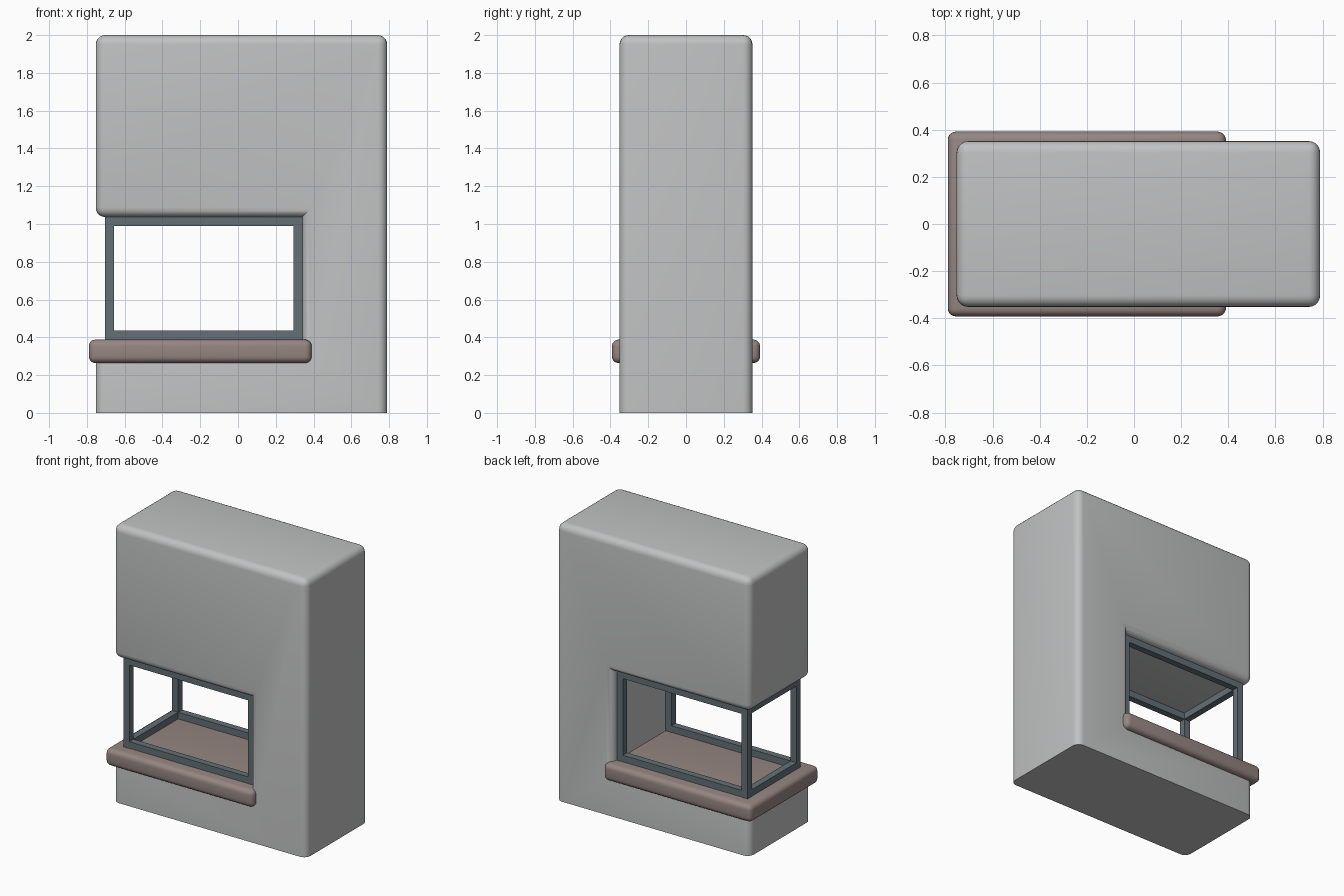
import bpy, bmesh, math
from mathutils import Vector

if "Cube" in bpy.data.objects:
    bpy.data.objects.remove(bpy.data.objects["Cube"])


def material(name, rgb):
    m = bpy.data.materials.new(name)
    m.diffuse_color = (*rgb, 1)
    m.use_nodes = True
    m.node_tree.nodes["Principled BSDF"].inputs["Base Color"].default_value = m.diffuse_color
    return m


plaster = material("light grey plaster", (0.53, 0.535, 0.54))
stone = material("brown stone", (0.30, 0.237, 0.222))
steel = material("blue grey steel", (0.125, 0.16, 0.18))


def add_box(bm, lo, hi):
    verts = bmesh.ops.create_cube(bm, size=1)["verts"]
    for v in verts:
        v.co = Vector([(a + b) / 2 + c * (b - a) for a, b, c in zip(lo, hi, v.co)])


def finish(bm, name, mat, smooth=True):
    bmesh.ops.recalc_face_normals(bm, faces=bm.faces[:])
    mesh = bpy.data.meshes.new(name)
    bm.to_mesh(mesh)
    bm.free()
    mesh.materials.append(mat)
    ob = bpy.data.objects.new(name, mesh)
    bpy.context.collection.objects.link(ob)
    if smooth:
        bpy.ops.object.select_all(action='DESELECT')
        ob.select_set(True)
        bpy.context.view_layer.objects.active = ob
        bpy.ops.object.shade_smooth_by_angle(angle=math.radians(35))
    return ob


# Chimney body: C-shaped front profile pushed through in depth
L, R, COL, D = -0.753, 0.79, 0.341, 0.352
LOW, HIGH, TOP = 0.33, 1.037, 2.0
profile = [(L, 0), (R, 0), (R, TOP), (L, TOP), (L, HIGH), (COL, HIGH), (COL, LOW), (L, LOW)]
bm = bmesh.new()
face = bm.faces.new([bm.verts.new((x, -D, z)) for x, z in profile])
ext = bmesh.ops.extrude_face_region(bm, geom=[face])["geom"]
for v in ext:
    if isinstance(v, bmesh.types.BMVert):
        v.co.y = D
# keep the front cap (extrude may leave or remove it)
if not any(abs(f.normal.y) > 0.9 and f.calc_center_median().y < 0 for f in bm.faces):
    bmesh.ops.holes_fill(bm, edges=[e for e in bm.edges if e.is_boundary], sides=0)
bmesh.ops.recalc_face_normals(bm, faces=bm.faces[:])
bm.normal_update()
# round every outward edge except those on the floor
edges = [e for e in bm.edges
         if e.is_manifold and e.is_convex and max(v.co.z for v in e.verts) > 0.001]
bmesh.ops.bevel(bm, geom=edges, offset=0.05, segments=5, profile=0.5,
                affect='EDGES', clamp_overlap=True)
finish(bm, "chimney_body", plaster)

# Hearth slab wrapping the open corner
bm = bmesh.new()
add_box(bm, (-0.79, -0.392, 0.264), (0.39, 0.392, 0.388))
bmesh.ops.bevel(bm, geom=bm.edges[:], offset=0.035, segments=5, profile=0.5,
                affect='EDGES', clamp_overlap=True)
finish(bm, "hearth_slab", stone)

# Window frame: four posts, with top and bottom rails on three sides
T, X0, X1, Y, Z0, Z1 = 0.048, -0.704, COL, 0.302, 0.387, HIGH
bm = bmesh.new()
for y0 in (-Y, Y - T):
    for x0 in (X0, X1 - T):
        add_box(bm, (x0, y0, Z0), (x0 + T, y0 + T, Z1))
for z0 in (Z0, Z1 - T):
    z0 += 0.002 if z0 == Z0 else 0
    for y0 in (-Y, Y - T):
        add_box(bm, (X0 + T, y0, z0), (X1 - T, y0 + T, z0 + T))
    add_box(bm, (X0, -Y + T, z0), (X0 + T, Y - T, z0 + T))
finish(bm, "window_frame", steel, smooth=False)
